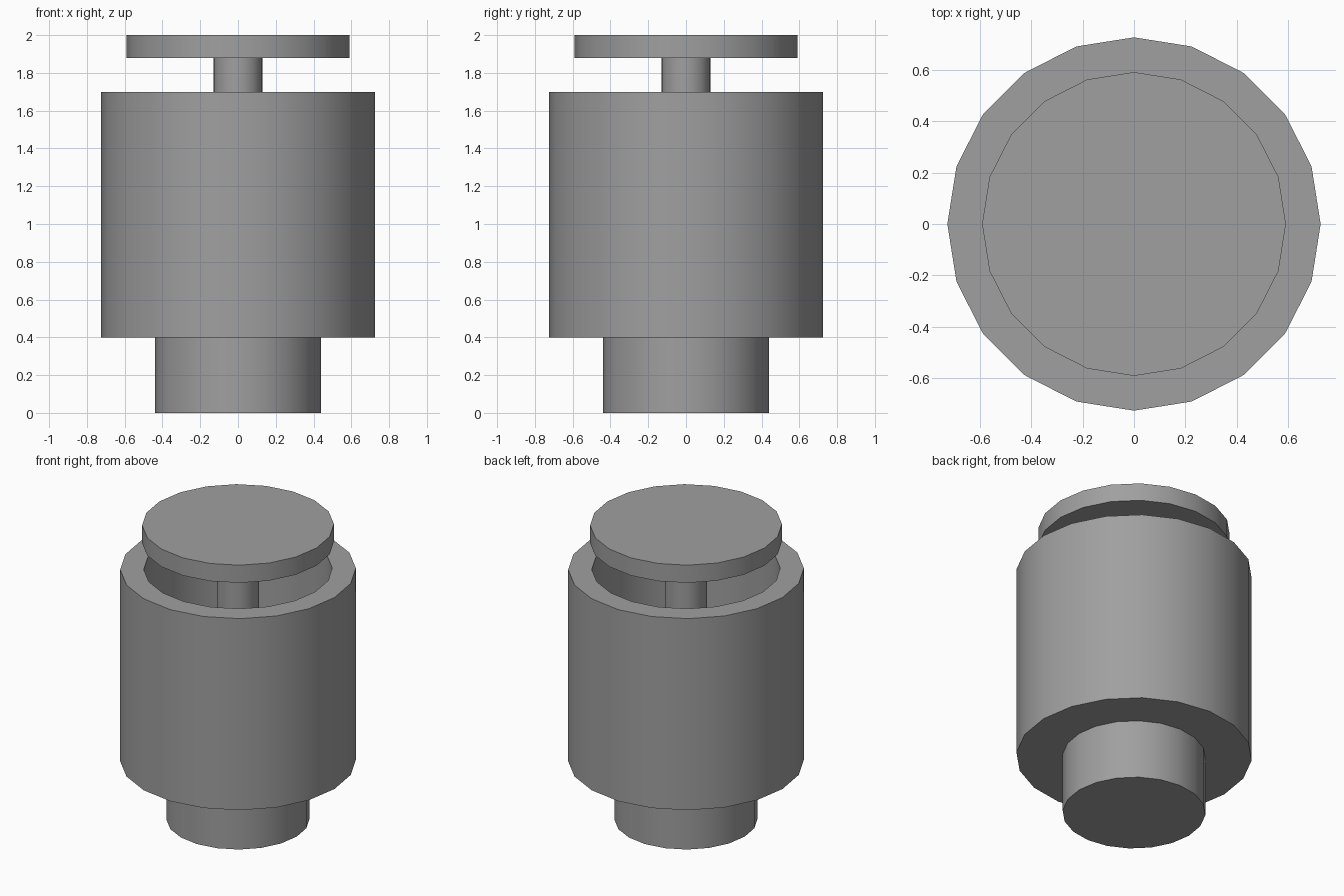
import bpy
import bmesh
from math import cos, sin, tau, radians

SIDES = 20

cube = bpy.data.objects.get("Cube")
if cube:
    bpy.data.objects.remove(cube, do_unlink=True)

grey = bpy.data.materials.new("plain grey")
grey.use_nodes = True
colour = (0.35, 0.35, 0.35, 1)
grey.diffuse_color = colour
grey.node_tree.nodes["Principled BSDF"].inputs["Base Color"].default_value = colour


def turned(name, profile):
    """Revolve a (radius, height) profile and close both ends with flat caps."""
    bm = bmesh.new()
    rings = [[bm.verts.new((r * cos(tau * i / SIDES), r * sin(tau * i / SIDES), z))
              for i in range(SIDES)] for r, z in profile]
    for low, high in zip(rings, rings[1:]):
        for i in range(SIDES):
            j = (i + 1) % SIDES
            bm.faces.new((low[i], low[j], high[j], high[i]))
    bm.faces.new(rings[0][::-1])
    bm.faces.new(rings[-1])
    mesh = bpy.data.meshes.new(name)
    bm.to_mesh(mesh)
    bm.free()
    mesh.materials.append(grey)
    obj = bpy.data.objects.new(name, mesh)
    bpy.context.collection.objects.link(obj)
    bpy.ops.object.select_all(action="DESELECT")
    obj.select_set(True)
    bpy.context.view_layer.objects.active = obj
    bpy.ops.object.shade_smooth_by_angle(angle=radians(30))
    return obj


# Solid foot under the body
turned("base", [(0.44, 0), (0.44, 0.4)])

# Open cup with a thick wall and floor
FLOOR = 0.54
turned("body", [(0.725, 0.4), (0.725, 1.7), (0.58, 1.7), (0.58, FLOOR)])

# Stem rising from the cup floor to the raised lid
turned("stem", [(0.13, FLOOR), (0.13, 1.88)])
turned("lid", [(0.59, 1.88), (0.59, 2.0)])
